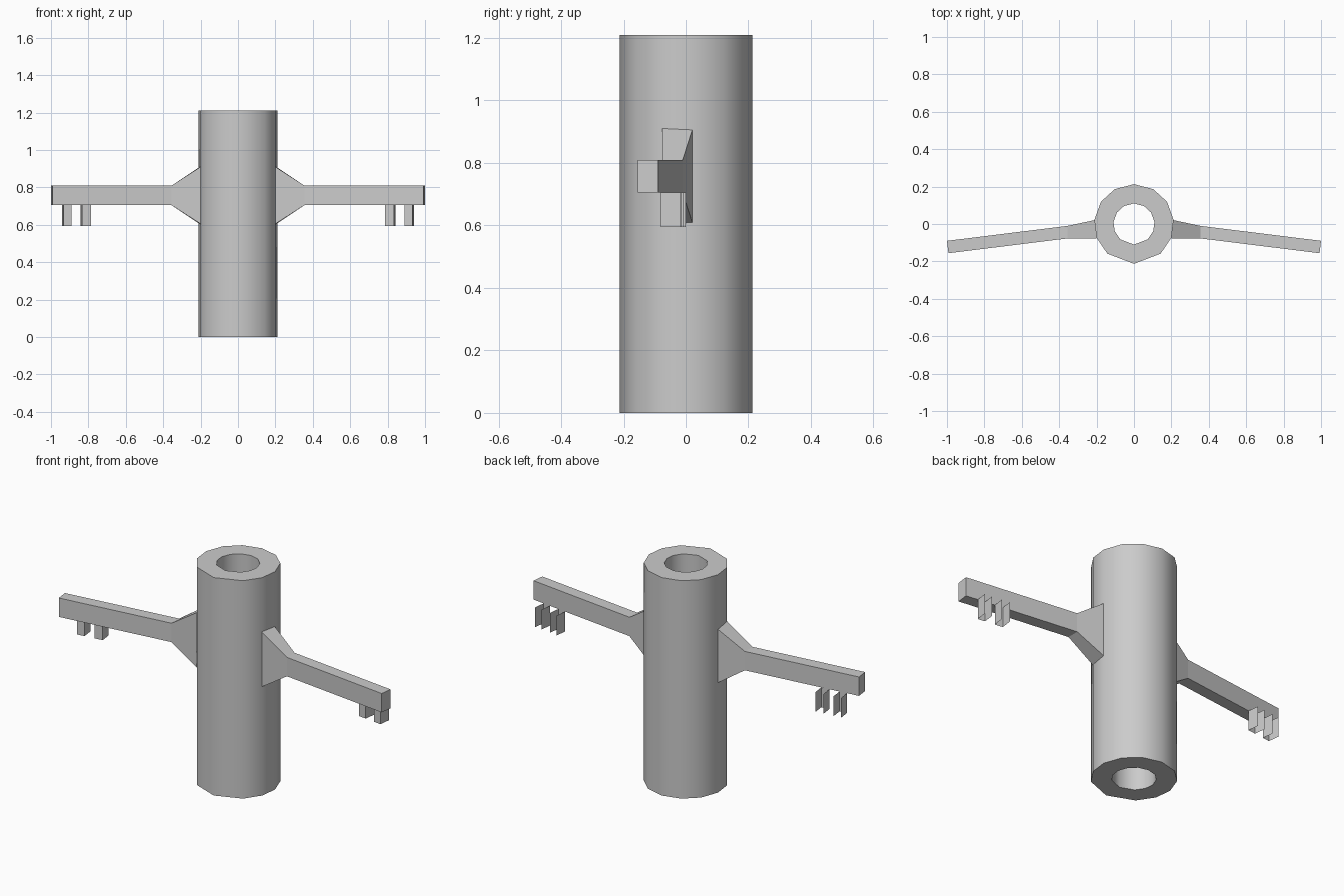
import bpy, bmesh
from math import radians, cos, sin
from mathutils import Vector

if "Cube" in bpy.data.objects:
    bpy.data.objects.remove(bpy.data.objects["Cube"])


def make(name, verts, faces, recalc=True):
    me = bpy.data.meshes.new(name)
    me.from_pydata(verts, [], faces)
    if recalc:
        bm = bmesh.new()
        bm.from_mesh(me)
        bmesh.ops.recalc_face_normals(bm, faces=bm.faces)
        bm.to_mesh(me)
        bm.free()
    ob = bpy.data.objects.new(name, me)
    bpy.context.collection.objects.link(ob)
    return ob


def loft(rings, closed=False):
    n, m = len(rings[0]), len(rings)
    verts = [v for r in rings for v in r]
    faces = [(i * n + k, i * n + (k + 1) % n, (i + 1) % m * n + (k + 1) % n, (i + 1) % m * n + k)
             for i in range(m if closed else m - 1) for k in range(n)]
    return verts, faces


# hollow central tube with unevenly spaced sides
half = [61, 34, 6, -20, -48]
angles = [90] + half + [-90] + [180 - a for a in reversed(half)]


def ring(r, z):
    return [(r * cos(radians(a)), r * sin(radians(a)), z) for a in angles]


H = 1.21
tube = make("tube", *loft([ring(0.213, 0), ring(0.213, H), ring(0.11, H), ring(0.11, 0)], True))
bpy.context.view_layer.objects.active = tube
tube.select_set(True)
bpy.ops.object.shade_smooth_by_angle(angle=radians(50))


# arms: flared root, then a straight bar swept toward the front
def section(xb, yb, xf, yf, z0, z1):
    return [(xb, yb, z0), (xb, yb, z1), (xf, yf, z1), (xf, yf, z0)]


arm_rings = [section(0.205, 0.022, 0.2, -0.077, 0.605, 0.91),
             section(0.355, -0.01, 0.355, -0.077, 0.705, 0.81),
             section(1.0, -0.09, 0.992, -0.156, 0.705, 0.81)]
arm_verts, arm_faces = loft(arm_rings)
arm_faces.append((8, 9, 10, 11))

# thin open channels hanging behind the bar, square to it
along = Vector((0.645, -0.08, 0)).normalized()
out = Vector((-along.y, along.x, 0))


def channel(x0, x1):
    a, b = (Vector((x, -0.01 - (x - 0.355) * 0.124, 0.595)) for x in (x0, x1))
    path = [a + out * 0.064, a, b, b + out * 0.064]
    verts = path + [p + Vector((0, 0, 0.11)) for p in path]
    return verts, [(k, k + 1, k + 5, k + 4) for k in range(3)]


for side, s in (("right", 1), ("left", -1)):
    def flip(vs):
        return [(s * v[0], v[1], v[2]) for v in vs]
    make(side + "_arm", flip(arm_verts), arm_faces)
    for label, x0, x1 in (("inner", 0.787, 0.833), ("outer", 0.890, 0.932)):
        verts, faces = channel(x0, x1)
        if s < 0:
            faces = [f[::-1] for f in faces]
        make(f"{side}_{label}_channel", flip(verts), faces, False)
